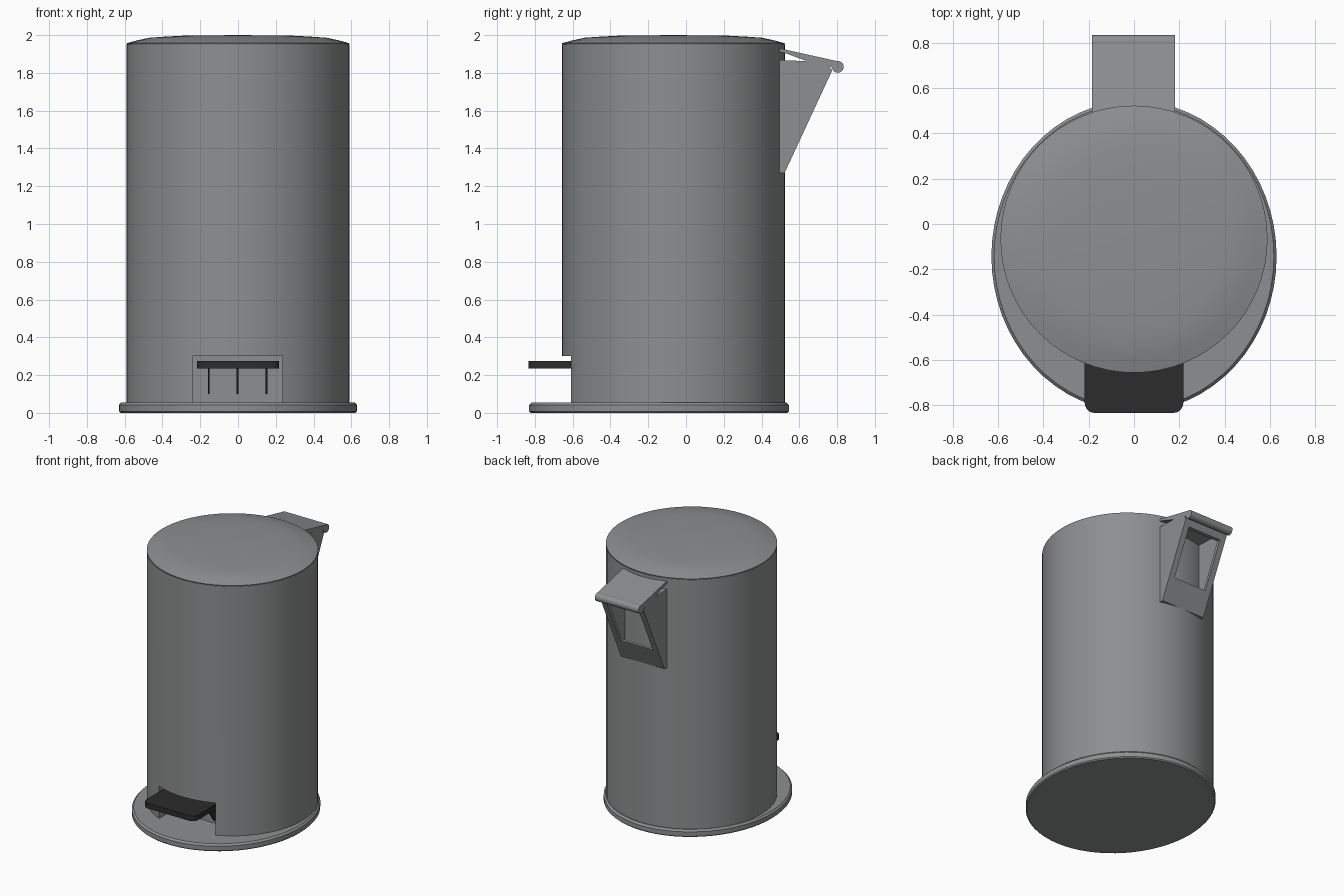
import bpy, bmesh, math

if "Cube" in bpy.data.objects:
    bpy.data.objects.remove(bpy.data.objects["Cube"])

CY = -0.067      # centre of the bin body in y
R = 0.59         # body radius
SEG = 64


def material(name, rgb):
    m = bpy.data.materials.new(name)
    m.diffuse_color = (*rgb, 1)
    m.use_nodes = True
    m.node_tree.nodes["Principled BSDF"].inputs["Base Color"].default_value = m.diffuse_color
    return m


GREY = material("brushed grey", (0.27, 0.275, 0.28))
BLACK = material("black plastic", (0.025, 0.025, 0.025))


def finish(name, bm, mat, smooth=True):
    bmesh.ops.recalc_face_normals(bm, faces=bm.faces)
    me = bpy.data.meshes.new(name)
    bm.to_mesh(me)
    bm.free()
    ob = bpy.data.objects.new(name, me)
    bpy.context.collection.objects.link(ob)
    me.materials.append(mat)
    if smooth:
        bpy.ops.object.select_all(action='DESELECT')
        bpy.context.view_layer.objects.active = ob
        ob.select_set(True)
        bpy.ops.object.shade_smooth_by_angle(angle=math.radians(30))
    return ob


def lathe(name, profile, mat, cy, sy=1.0):
    """Spin an (r, z) profile that starts and ends on the axis."""
    bm = bmesh.new()
    vs = [bm.verts.new((r, 0, z)) for r, z in profile]
    es = [bm.edges.new(p) for p in zip(vs, vs[1:])]
    bmesh.ops.spin(bm, geom=vs + es, cent=(0, 0, 0), axis=(0, 0, 1),
                   angle=2 * math.pi, steps=SEG, use_duplicate=False)
    bmesh.ops.remove_doubles(bm, verts=bm.verts, dist=1e-5)
    for v in bm.verts:
        v.co.y = v.co.y * sy + cy
    return finish(name, bm, mat)


def prism(name, pts, x0, x1, mat):
    """Extrude a (y, z) outline along x."""
    bm = bmesh.new()
    f = bm.faces.new([bm.verts.new((x0, y, z)) for y, z in pts])
    ext = bmesh.ops.extrude_face_region(bm, geom=[f])["geom"]
    for v in ext:
        if isinstance(v, bmesh.types.BMVert):
            v.co.x = x1
    return finish(name, bm, mat, False)


def box(name, x0, x1, y0, y1, z0, z1, mat):
    return prism(name, [(y0, z0), (y1, z0), (y1, z1), (y0, z1)], x0, x1, mat)


def cut(ob, cutter):
    cutter.hide_render = True
    cutter.hide_set(True)
    mod = ob.modifiers.new("cut", 'BOOLEAN')
    mod.operation = 'DIFFERENCE'
    mod.solver = 'EXACT'
    mod.object = cutter


# Oval foot plate
lathe("base", [(0, 0), (0.622, 0), (0.63, 0.008), (0.63, 0.042),
               (0.618, 0.055), (0, 0.055)], GREY, -0.143, 0.687 / 0.63)

# Tall body with a slot for the pedal
body = lathe("body", [(0, 0.05), (R, 0.05), (R, 1.95), (0, 1.95)], GREY, CY)
cut(body, box("slot_cutter", -0.238, 0.235, -0.9, -0.45, 0.04, 0.30, GREY))

# Shallow domed lid
lathe("lid", [(0, 1.945), (R - 0.005, 1.945), (R, 1.957), (0.53, 1.973),
              (0.47, 1.986), (0.40, 1.991), (0.29, 1.997), (0, 2.0)], GREY, CY)

# Pedal with rounded front corners, and the ribs under it
bm = bmesh.new()
rc, w, yf = 0.045, 0.218, -0.835
outline = [(-w, -0.46), (w, -0.46)]
for sx, a0 in ((1, 0), (-1, -90)):
    for i in range(6):
        a = math.radians(a0 - 18 * i)
        outline.append((sx * (w - rc) + rc * math.cos(a), yf + rc + rc * math.sin(a)))
face = bm.faces.new([bm.verts.new((x, y, 0.235)) for x, y in outline])
for g in bmesh.ops.extrude_face_region(bm, geom=[face])["geom"]:
    if isinstance(g, bmesh.types.BMVert):
        g.co.z = 0.275
finish("pedal", bm, BLACK)
for x in (-0.155, -0.003, 0.15):
    prism("pedal_rib", [(-0.60, 0.236), (-0.46, 0.236), (-0.46, 0.10), (-0.50, 0.10)],
          x - 0.005, x + 0.005, BLACK)

# Hollow hinge bracket on the back with a window in its sloping face
bracket = prism("hinge_bracket", [(0.495, 1.27), (0.522, 1.27), (0.775, 1.815),
                                  (0.755, 1.835), (0.64, 1.862), (0.495, 1.868)],
                -0.185, 0.182, GREY)
cut(bracket, prism("hollow_cutter", [(0.48, 1.29), (0.51, 1.29), (0.74, 1.80),
                                     (0.63, 1.842), (0.48, 1.848)],
                   -0.165, 0.162, GREY))
cut(bracket, box("window_cutter", -0.14, 0.137, 0.53, 0.9, 1.435, 1.77, GREY))

# Sloping hinge arm from the lid, ending in a round pin
prism("hinge_arm", [(0.495, 1.93), (0.81, 1.86), (0.80, 1.822), (0.64, 1.862),
                    (0.525, 1.905), (0.495, 1.912)], -0.185, 0.182, GREY)
bm = bmesh.new()
bmesh.ops.create_cone(bm, cap_ends=True, segments=24, radius1=0.031,
                      radius2=0.031, depth=0.367)
for v in bm.verts:
    x, y, z = v.co
    v.co = (z - 0.0015, y + 0.804, x + 1.832)
finish("hinge_pin", bm, GREY)
